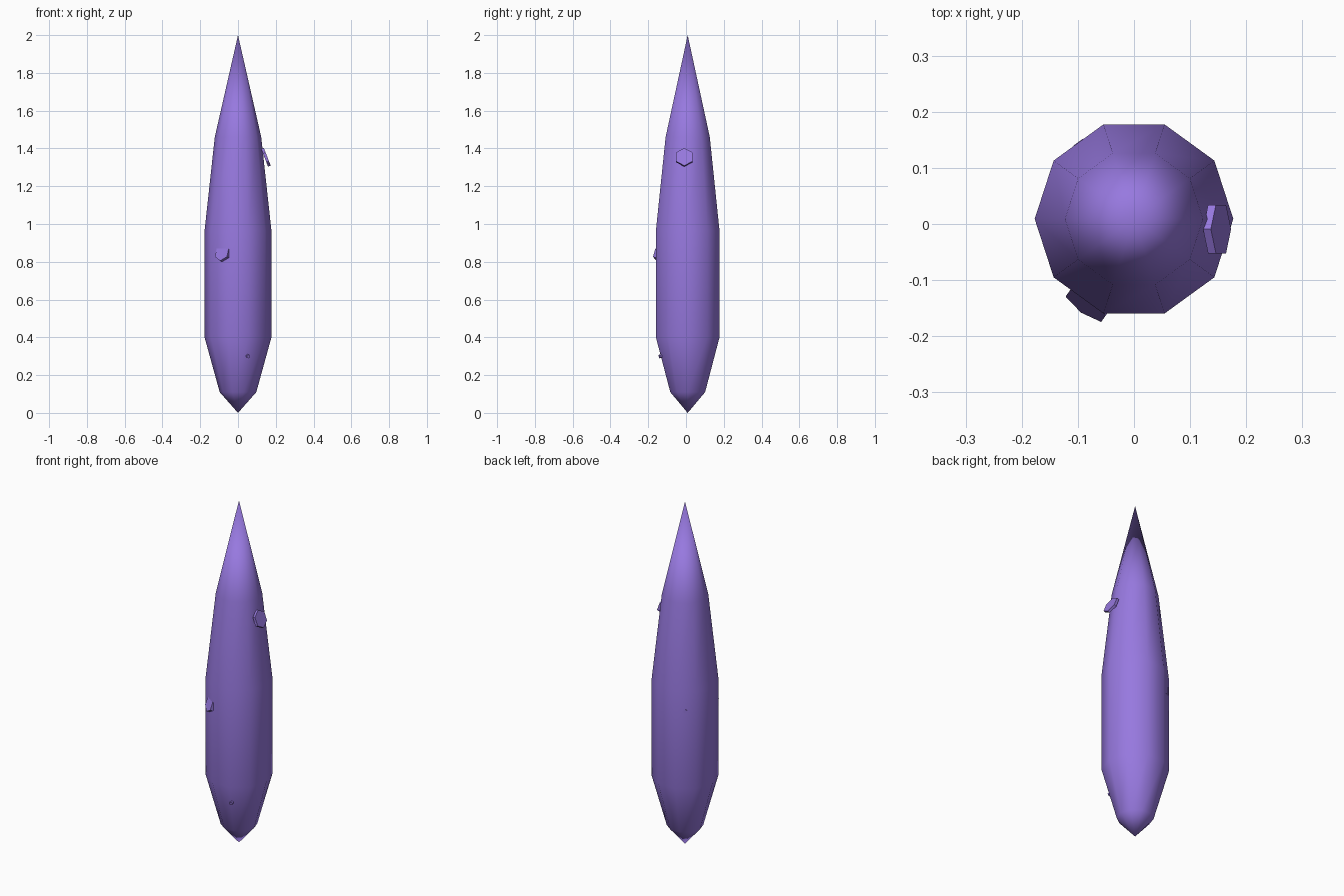
import bpy, bmesh, math
from mathutils import Vector, Matrix

cube = bpy.data.objects.get("Cube")
if cube:
    bpy.data.objects.remove(cube, do_unlink=True)

purple = bpy.data.materials.new("soft_purple")
purple.use_nodes = True
colour = (0.31, 0.19, 0.74, 1)
purple.diffuse_color = colour
purple.node_tree.nodes["Principled BSDF"].inputs["Base Color"].default_value = colour

CENTRE_Y = 0.009
SIDES = 10


def finish(bm, name, smooth):
    bmesh.ops.recalc_face_normals(bm, faces=bm.faces)
    for face in bm.faces:
        face.smooth = smooth
    mesh = bpy.data.meshes.new(name)
    bm.to_mesh(mesh)
    bm.free()
    mesh.materials.append(purple)
    obj = bpy.data.objects.new(name, mesh)
    bpy.context.collection.objects.link(obj)
    return obj


def crystal_body():
    # Ten-sided shard: rings of (radius, height) closed by two points
    profile = [(0.097, 0.11), (0.177, 0.40), (0.177, 0.965), (0.123, 1.46)]
    bm = bmesh.new()
    rings = []
    for radius, z in profile:
        angles = [2 * math.pi * i / SIDES for i in range(SIDES)]
        rings.append([bm.verts.new((radius * math.cos(a),
                                    CENTRE_Y + radius * math.sin(a), z)) for a in angles])
    bottom = bm.verts.new((0, CENTRE_Y, 0))
    top = bm.verts.new((0, CENTRE_Y, 2))
    for i in range(SIDES):
        j = (i + 1) % SIDES
        for low, high in zip(rings, rings[1:]):
            bm.faces.new((low[i], low[j], high[j], high[i]))
        bm.faces.new((bottom, rings[0][j], rings[0][i]))
        bm.faces.new((rings[-1][i], rings[-1][j], top))
    return finish(bm, "crystal_body", True)


def chip(name, centre, normal, radius, depth):
    # Thin six-sided plate with one corner pointing up
    n = Vector(normal).normalized()
    side = Vector((0, 0, 1)).cross(n).normalized()
    up = n.cross(side)
    bm = bmesh.new()
    bmesh.ops.create_cone(bm, cap_ends=True, segments=6, radius1=radius,
                          radius2=radius, depth=depth)
    frame = Matrix((up, side, -n)).transposed()
    # Put a corner on the up axis
    corner = max(bm.verts, key=lambda v: v.co.x).co
    turn = Matrix.Rotation(-math.atan2(corner.y, corner.x), 3, 'Z')
    for v in bm.verts:
        v.co = frame @ (turn @ v.co) + Vector(centre)
    return finish(bm, name, False)


crystal_body()
chip("left_chip", (0.148, -0.009, 1.353), (0.93, 0, 0.36), 0.05, 0.015)
chip("front_chip", (-0.081, -0.139, 0.845), (-0.55, -0.77, 0.33), 0.045, 0.018)
chip("low_front_chip", (0.053, -0.136, 0.30), (0.35, -0.9, -0.25), 0.01, 0.012)
chip("back_chip", (-0.096, 0.141, 0.85), (-0.588, 0.809, 0), 0.012, 0.012)
